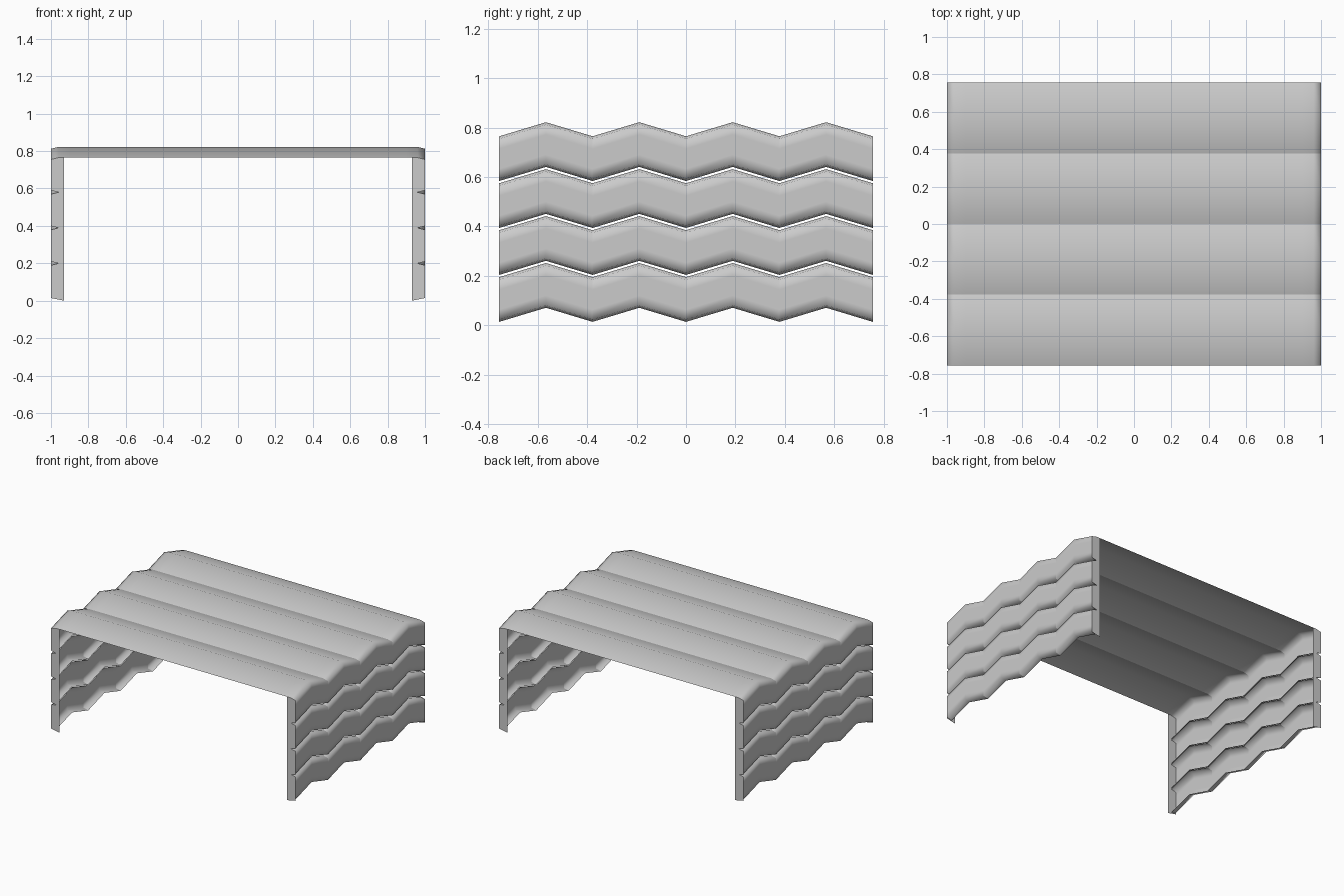
import bpy, bmesh

cube = bpy.data.objects.get("Cube")
if cube:
    bpy.data.objects.remove(cube, do_unlink=True)

# Single light grey paint
GREY = (0.6, 0.6, 0.6, 1)
paint = bpy.data.materials.new("light_grey")
paint.use_nodes = True
paint.diffuse_color = GREY
paint.node_tree.nodes["Principled BSDF"].inputs["Base Color"].default_value = GREY

PITCH, PLEATS, RISE = 0.378, 4, 0.057   # folds along y
HALF = PITCH * PLEATS / 2
BASE, STEP, GAP, EAVE = 0.014, 0.19, 0.009, 0.765
LIP, INNER, DROP, BAND = 0.96, 0.93, 0.01, 0.05


def finish(name, bm):
    mesh = bpy.data.meshes.new(name)
    bm.to_mesh(mesh)
    bm.free()
    mesh.materials.append(paint)
    obj = bpy.data.objects.new(name, mesh)
    bpy.context.collection.objects.link(obj)
    return obj


def pleat(name, profile, y0):
    """Sweep an x-z profile over one fold: valley, ridge, valley."""
    bm = bmesh.new()
    rows = [[bm.verts.new((x, y0 + PITCH * t, z + lift)) for x, z in profile]
            for t, lift in ((0, 0), (0.5, RISE), (1, 0))]
    for a, b in zip(rows, rows[1:]):
        for i in range(len(profile) - 1):
            bm.faces.new((a[i], b[i], b[i + 1], a[i + 1]))
    for face in bm.faces:
        face.smooth = True
    return finish(name, bm)


def mirrored(points):
    return [(-x, z) for x, z in reversed(points)]


# Half of the roof profile, from the top slat's lower lip up to the eave
z0 = BASE + 3 * STEP
half_roof = [(LIP, z0), (1, z0 + DROP), (1, z0 + BAND), (1, EAVE - BAND),
             (1, EAVE - DROP), (LIP, EAVE), (0.9, EAVE)]

for p in range(PLEATS):
    y0 = -HALF + p * PITCH
    pleat(f"roof_pleat_{p + 1}", half_roof + mirrored(half_roof), y0)
    # Lower wall slats, lipped at top and bottom
    for k in range(3):
        lo = BASE + k * STEP
        hi = lo + STEP - GAP
        slat = [(LIP, lo), (1, lo + DROP), (1, lo + BAND),
                (1, hi - BAND), (1, hi - DROP), (LIP, hi)]
        pleat(f"left_slat_{p + 1}_{k + 1}", slat, y0)
        pleat(f"right_slat_{p + 1}_{k + 1}", mirrored(slat), y0)

# Notched end plates closing the walls at front and back
outline = [(INNER, 0), (1, BASE)]
for k in range(1, 4):
    z = BASE + k * STEP - GAP / 2
    outline += [(1, z - DROP), (LIP, z), (1, z + DROP)]
outline += [(1, EAVE - DROP), (LIP, EAVE), (INNER, EAVE)]

for end, y in (("front", -HALF), ("back", HALF)):
    for side, s in (("left", 1), ("right", -1)):
        bm = bmesh.new()
        verts = [bm.verts.new((s * x, y, z)) for x, z in outline]
        if s * y > 0:
            verts.reverse()
        bm.faces.new(verts)
        finish(f"{end}_{side}_end_plate", bm)
